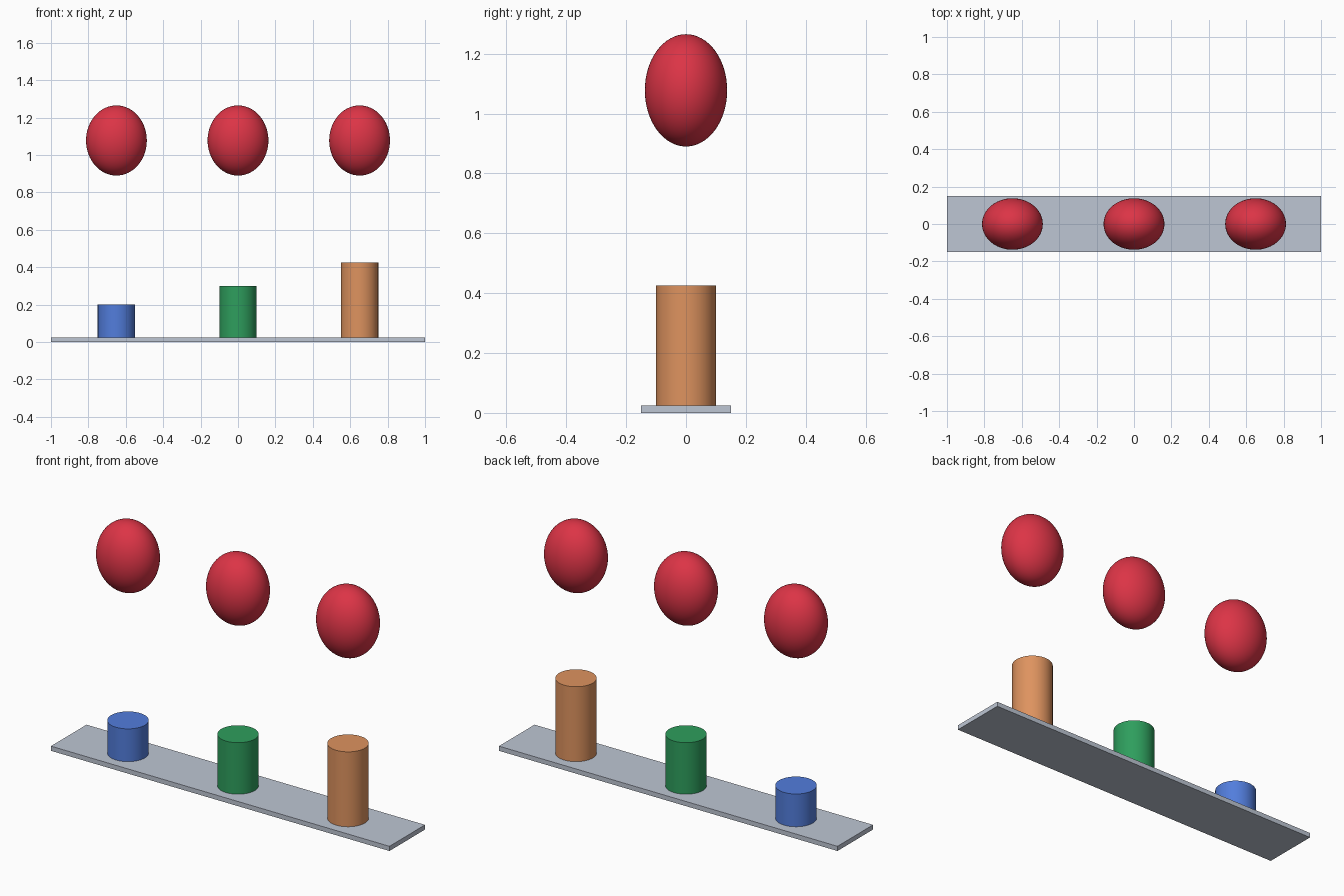
import bpy
import math

if "Cube" in bpy.data.objects:
    bpy.data.objects.remove(bpy.data.objects["Cube"])


def material(name, srgb):
    # sRGB 0-255 to linear
    m = bpy.data.materials.new(name)
    lin = [((c / 255 + 0.055) / 1.055) ** 2.4 for c in srgb]
    m.diffuse_color = (*lin, 1)
    m.use_nodes = True
    m.node_tree.nodes["Principled BSDF"].inputs["Base Color"].default_value = m.diffuse_color
    return m


def finish(name, mat, smooth=True):
    ob = bpy.context.object
    ob.name = name
    ob.data.materials.append(mat)
    bpy.ops.object.transform_apply(location=False, rotation=False, scale=True)
    if smooth:
        bpy.ops.object.shade_smooth_by_angle(angle=math.radians(35))
    return ob


grey = material("pale grey", (190, 198, 212))
blue = material("blue", (82, 125, 220))
green = material("green", (46, 158, 93))
orange = material("orange", (222, 147, 95))
red = material("red", (220, 52, 70))

BASE = 0.025

# Base plate
bpy.ops.mesh.primitive_cube_add(size=1, location=(0, 0, BASE / 2))
bpy.context.object.scale = (2, 0.3, BASE)
finish("base_plate", grey, smooth=False)

# Rising pedestals, each with an ellipsoid floating above
for label, x, top, mat in (("left", -0.65, 0.2, blue),
                           ("middle", 0.0, 0.3, green),
                           ("right", 0.65, 0.425, orange)):
    bpy.ops.mesh.primitive_cylinder_add(vertices=64, radius=0.1, depth=top - BASE,
                                        location=(x, 0, (top + BASE) / 2))
    finish(label + "_pedestal", mat)

    bpy.ops.mesh.primitive_uv_sphere_add(segments=64, ring_count=32, radius=1,
                                         location=(x, 0, 1.0775))
    bpy.context.object.scale = (0.1625, 0.1375, 0.1875)
    finish(label + "_ellipsoid", red)
